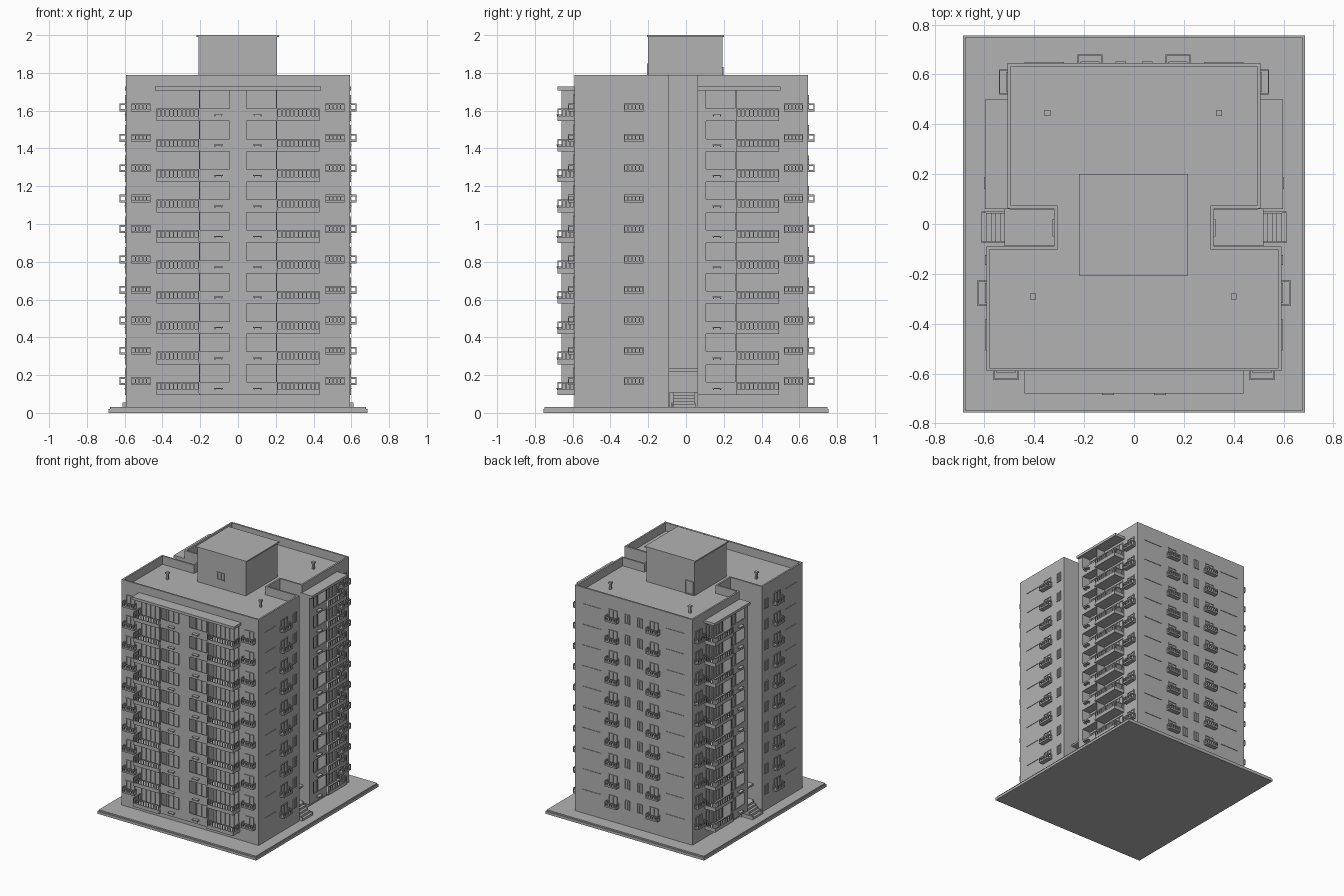
import bpy, bmesh
from mathutils import Matrix, Vector

cube = bpy.data.objects.get("Cube")
if cube:
    bpy.data.objects.remove(cube)

grey = bpy.data.materials.new("concrete_grey")
grey.use_nodes = True
colour = (0.45, 0.45, 0.45, 1)
grey.diffuse_color = colour
grey.node_tree.nodes["Principled BSDF"].inputs["Base Color"].default_value = colour

FLOORS = [0.095 + 0.161 * i for i in range(10)]
STOREY = 0.161
ROOF, TOP = 1.725, 1.79


def finish(name, bm):
    bmesh.ops.recalc_face_normals(bm, faces=bm.faces)
    mesh = bpy.data.meshes.new(name)
    bm.to_mesh(mesh)
    bm.free()
    mesh.materials.append(grey)
    obj = bpy.data.objects.new(name, mesh)
    bpy.context.collection.objects.link(obj)
    return obj


def box(bm, x0, x1, y0, y1, z0, z1, frame=Matrix()):
    size = Matrix.Diagonal((x1 - x0, y1 - y0, z1 - z0, 1))
    mid = Matrix.Translation(((x0 + x1) / 2, (y0 + y1) / 2, (z0 + z1) / 2))
    bmesh.ops.create_cube(bm, size=1, matrix=frame @ mid @ size)


def wall_frame(x, y, along, out):
    """Local axes: along the wall, outward from it, and up."""
    m = Matrix.Identity(4)
    m.col[0][:2], m.col[1][:2], m.col[3][:2] = along, out, (x, y)
    return m


# Base slab with a slightly smaller upper step
bm = bmesh.new()
box(bm, -0.685, 0.685, -0.755, 0.755, 0, 0.02)
box(bm, -0.678, 0.678, -0.748, 0.748, 0.02, 0.03)
finish("base_slab", bm)

# Main walls: wide front block, narrow core, rear block, sunken roof
half = [(0.592, -0.59), (0.592, -0.09), (0.32, -0.09), (0.32, 0.062), (0.507, 0.062), (0.507, 0.645)]
outline = half + [(-x, y) for x, y in reversed(half)]
bm = bmesh.new()
floor = bm.faces.new([bm.verts.new((x, y, 0.03)) for x, y in outline])
top = bmesh.ops.extrude_face_region(bm, geom=[floor])["geom"]
bmesh.ops.translate(bm, vec=(0, 0, TOP - 0.03), verts=[v for v in top if isinstance(v, bmesh.types.BMVert)])
cap = [f for f in top if isinstance(f, bmesh.types.BMFace)]
bmesh.ops.recalc_face_normals(bm, faces=bm.faces)
bmesh.ops.inset_region(bm, faces=cap, thickness=0.013, use_even_offset=True)
sunk = bmesh.ops.extrude_discrete_faces(bm, faces=cap)["faces"]
bmesh.ops.translate(bm, vec=(0, 0, ROOF - TOP), verts=sunk[0].verts)
finish("main_walls", bm)


def window(bm, m, u0, u1, z0, z1, panes=2, d=0.0):
    t, e = 0.006, d + 0.006
    for z in (z0, z1 - t):
        box(bm, u0, u1, d - 0.002, e, z, z + t, m)
    for i in range(panes + 1):
        u = u0 + (u1 - u0 - t) * i / panes
        box(bm, u, u + t, d - 0.002, e, z0, z1, m)


def cage(bm, m, u0, u1, z):
    """Small slotted balcony box below a window."""
    d, h, t = 0.035, 0.042, 0.005
    box(bm, u0, u1, -0.002, d, z, z + 0.012, m)
    box(bm, u0, u1, d - t, d, z + h - 0.009, z + h, m)
    for i in range(6):
        u = u0 + (u1 - u0 - t) * i / 5
        box(bm, u, u + t, d - t, d, z, z + h, m)
    for u in (u0, u1 - t):
        box(bm, u, u + t, 0, d, z + h - 0.009, z + h, m)
        box(bm, u, u + t, 0, t, z, z + h, m)


def slotted_rail(bm, m, a, b, z, posts, side=None):
    """Balcony parapet: solid foot, posts and handrail."""
    def piece(p, q, z0, z1):
        if side is None:
            box(bm, p, q, 0.084, 0.09, z0, z1, m)
        else:
            box(bm, side, side + 0.006, p, q, z0, z1, m)
    piece(a, b, z, z + 0.028)
    piece(a, b, z + 0.06, z + 0.068)
    for i in range(posts):
        p = a + (b - a - 0.006) * i / (posts - 1)
        piece(p, p + 0.006, z, z + 0.068)


def balcony_stack(name, m):
    """Enclosed loggia beside an open balcony, on every storey."""
    bm = bmesh.new()
    box(bm, 0, 0.045, -0.01, 0.07, FLOORS[0], 1.71, m)
    box(bm, 0.2, 0.207, -0.01, 0.07, FLOORS[0], 1.71, m)
    box(bm, 0, 0.44, -0.01, 0.09, 1.708, 1.728, m)
    for z in FLOORS:
        box(bm, 0.04, 0.205, -0.01, 0.07, z, z + 0.01, m)
        box(bm, 0.205, 0.432, -0.01, 0.09, z, z + 0.01, m)
        box(bm, 0.04, 0.205, 0.063, 0.07, z, z + 0.068, m)
        slotted_rail(bm, m, 0.207, 0.432, z, 11)
        slotted_rail(bm, m, 0, 0.09, z, 5, side=0.426)
        # Doors and windows behind
        window(bm, m, 0.055, 0.19, z + 0.012, z + 0.145, 3)
        window(bm, m, 0.22, 0.42, z + 0.012, z + 0.145, 5)
        # Small bracket tray
        box(bm, 0.08, 0.128, 0.068, 0.095, z + 0.032, z + 0.037, m)
        for u in (0.084, 0.12):
            box(bm, u, u + 0.004, 0.068, 0.092, z + 0.025, z + 0.032, m)
    finish(name, bm)


def cage_stack(name, m, cages, slits, ledges):
    """Windows with cages, narrow windows and thin ledges on a plain wall."""
    bm = bmesh.new()
    for z in FLOORS:
        for u0, u1 in cages:
            cage(bm, m, u0, u1, z + 0.052)
            window(bm, m, u0 + 0.012, u1 - 0.012, z + 0.06, z + 0.14)
        for u0, u1 in slits:
            window(bm, m, u0, u1, z + 0.06, z + 0.135)
        for u0, u1 in ledges:
            box(bm, u0, u1, -0.002, 0.004, z + 0.118, z + 0.121, m)
    finish(name, bm)


for side, s in (("left", 1), ("right", -1)):
    front = wall_frame(0, -0.59, (s, 0), (0, -1))
    flank = wall_frame(s * 0.507, 0.06, (0, 1), (s, 0))
    balcony_stack("front_balconies_" + side, front)
    balcony_stack("flank_balconies_" + side, flank)
    cage_stack("front_windows_" + side, front, [(0.462, 0.565)], [], [])
    cage_stack("flank_rear_windows_" + side, flank, [(0.46, 0.56)], [], [])
    cage_stack("flank_front_windows_" + side, wall_frame(s * 0.592, 0, (0, 1), (s, 0)),
               [(-0.328, -0.225)], [(-0.165, -0.125)], [(-0.51, -0.38)])
    cage_stack("rear_windows_" + side, wall_frame(0, 0.645, (s, 0), (0, 1)),
               [(0.127, 0.227)], [(0.032, 0.075)], [(0.28, 0.44)])

    # Entrance in the side recess: landing, steps, canopy and door
    bm = bmesh.new()
    entry = wall_frame(s * 0.32, 0, (0, 1), (s, 0))
    box(bm, -0.088, 0.06, -0.01, 0.2, 0.03, 0.11, entry)
    for i in range(5):
        box(bm, -0.07, 0.045, 0.19, 0.292 - 0.019 * i, 0.03, 0.046 + 0.016 * i, entry)
    for u in (-0.077, 0.045):
        box(bm, u, u + 0.006, 0.19, 0.292, 0.03, 0.055, entry)
    box(bm, -0.089, 0.061, -0.01, 0.2, 0.22, 0.234, entry)
    window(bm, entry, -0.06, 0.03, 0.11, 0.21)
    for z in FLOORS[1:]:
        window(bm, entry, -0.05, 0.02, z + 0.05, z + 0.12)
    finish("entrance_" + side, bm)

# Rooftop machine room with a thin cap, a vent window and a rear door
bm = bmesh.new()
box(bm, -0.21, 0.207, -0.2, 0.193, ROOF, 1.99)
box(bm, -0.221, 0.217, -0.207, 0.2, 1.99, 2.0)
window(bm, wall_frame(0, -0.2, (1, 0), (0, -1)), -0.04, 0.025, 1.79, 1.85)
window(bm, wall_frame(0, 0.193, (1, 0), (0, 1)), -0.2, -0.13, ROOF, 1.83, 1)
finish("roof_room", bm)

# Roof vents: post with a cap
bm = bmesh.new()
for x, y in ((-0.347, 0.445), (0.34, 0.445), (-0.405, -0.29), (0.4, -0.29)):
    box(bm, x - 0.007, x + 0.007, y - 0.007, y + 0.007, ROOF, 1.77)
    box(bm, x - 0.012, x + 0.012, y - 0.012, y + 0.012, 1.77, 1.782)
finish("roof_vents", bm)
